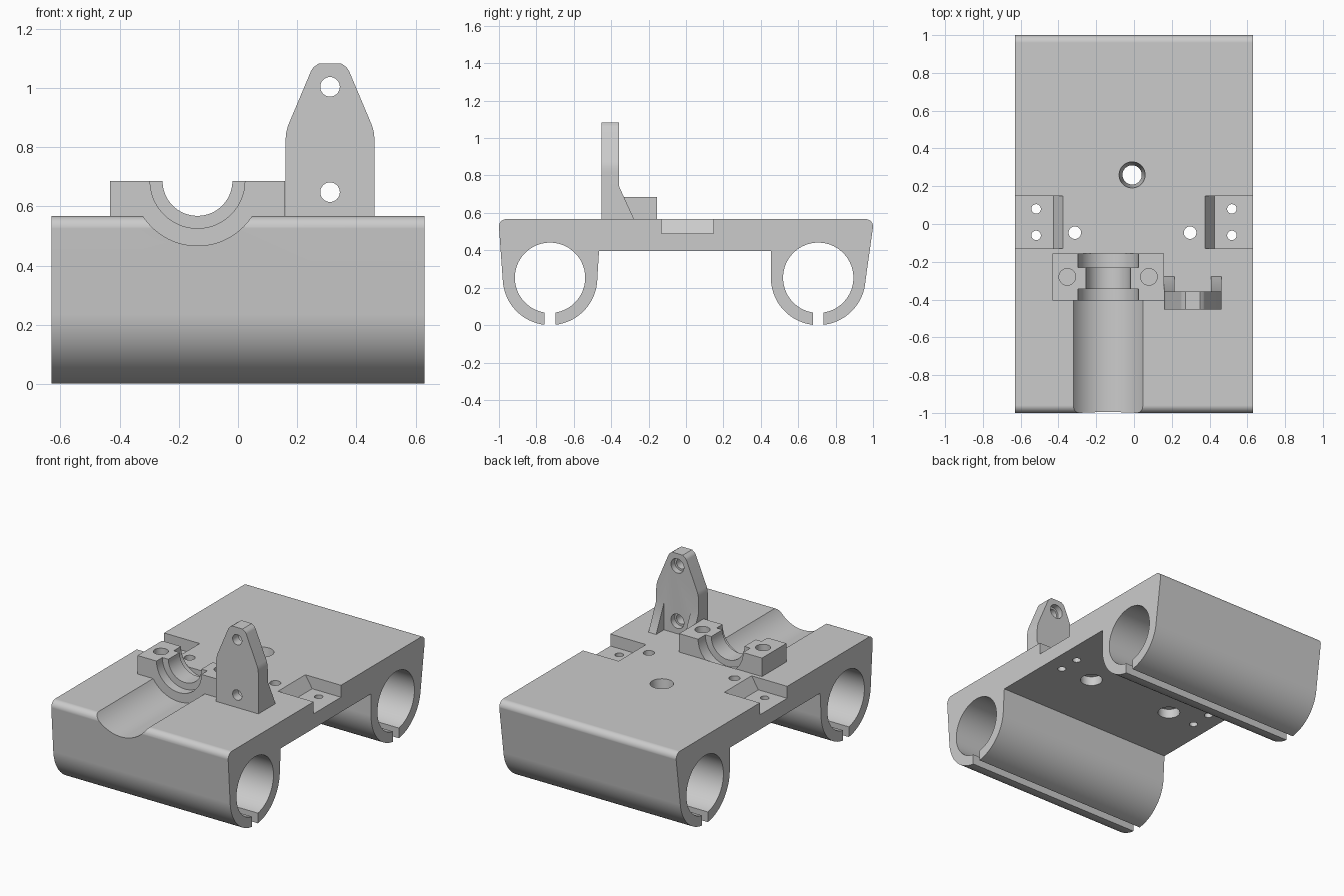
import bpy, bmesh
from math import sin, cos, radians, asin, degrees

cube = bpy.data.objects.get("Cube")
if cube:
    bpy.data.objects.remove(cube, do_unlink=True)

grey = bpy.data.materials.new("plain grey")
grey.use_nodes = True
grey.diffuse_color = (0.6, 0.6, 0.6, 1)
grey.node_tree.nodes["Principled BSDF"].inputs["Base Color"].default_value = (0.6, 0.6, 0.6, 1)


def arc(u, v, r, start, end, n=24):
    angles = [radians(start + (end - start) * i / n) for i in range(n + 1)]
    return [(u + r * cos(a), v + r * sin(a)) for a in angles]


def circle(u, v, r, n=64):
    return arc(u, v, r, 0, 360, n)[:-1]


def prism(name, points, axis, lo, hi):
    """Extrude a closed outline along one axis."""
    place = {"x": lambda u, v: (lo, u, v),
             "y": lambda u, v: (u, lo, v),
             "z": lambda u, v: (u, v, lo)}[axis]
    bm = bmesh.new()
    face = bm.faces.new([bm.verts.new(place(u, v)) for u, v in points])
    grown = bmesh.ops.extrude_face_region(bm, geom=[face])["geom"]
    for v in grown:
        if isinstance(v, bmesh.types.BMVert):
            v.co["xyz".index(axis)] = hi
    bmesh.ops.recalc_face_normals(bm, faces=bm.faces)
    mesh = bpy.data.meshes.new(name)
    bm.to_mesh(mesh)
    bm.free()
    obj = bpy.data.objects.new(name, mesh)
    bpy.context.collection.objects.link(obj)
    mesh.materials.append(grey)
    return obj


def combine(target, tool, operation):
    """Boolean the tool into the target and discard the tool."""
    tool.hide_render = True
    mod = target.modifiers.new("boolean", "BOOLEAN")
    mod.operation = operation
    mod.solver = "EXACT"
    mod.object = tool
    bpy.context.view_layer.objects.active = target
    bpy.ops.object.modifier_apply(modifier=mod.name)
    bpy.data.objects.remove(tool, do_unlink=True)


def cut(target, points, axis, lo, hi):
    combine(target, prism("cutter", points, axis, lo, hi), "DIFFERENCE")


def box(u0, u1, v0, v1):
    return [(u0, v0), (u1, v0), (u1, v1), (u0, v1)]


def finish(obj):
    bpy.ops.object.select_all(action="DESELECT")
    obj.select_set(True)
    bpy.context.view_layer.objects.active = obj
    bpy.ops.object.shade_smooth_by_angle(angle=radians(25))
    mod = obj.modifiers.new("weighted normals", "WEIGHTED_NORMAL")
    mod.keep_sharp = True


# Carriage outline: deck with two slotted rod clamps
DECK, UNDER, OUTER, BORE, SLOT, ROD_Z = 0.567, 0.395, 0.253, 0.188, 0.029, 0.253
gap_out = degrees(asin(SLOT / OUTER))
gap_in = degrees(asin(SLOT / BORE))


def clamp(y, start, end):
    return (arc(y, ROD_Z, OUTER, start, 270 - gap_out)
            + arc(y, ROD_Z, BORE, 270 - gap_in, gap_in - 90, 80)
            + arc(y, ROD_Z, OUTER, 270 + gap_out, end))


outline = arc(-0.96, DECK - 0.04, 0.04, 90, 184, 10)
outline += clamp(-0.727, 184, 360)
outline += [(-0.465, UNDER), (0.454, UNDER)]
outline += clamp(0.707, 180, 356)
outline += arc(0.96, DECK - 0.04, 0.04, -4, 90, 10)
carriage = prism("carriage", outline, "x", -0.63, 0.63)

# Bearing block standing on the deck
BX, BZ = -0.137, 0.686
block = prism("bearing_block", box(-0.432, 0.158, 0.5, BZ), "y", -0.405, -0.156)
combine(carriage, block, "UNION")

# Motor trough and stepped bearing seat
for radius, y0, y1 in ((0.219, -1.1, -0.405), (0.16, -0.42, -0.345),
                       (0.16, -0.23, -0.155), (0.118, -0.36, -0.21)):
    cut(carriage, circle(BX, BZ, radius, 96), "y", y0, y1)

# Blind screw holes in the bearing block
for side in (-1, 1):
    cut(carriage, circle(BX + side * 0.216, -0.28, 0.044), "z", 0.5, 0.8)

# Side pockets with sloped inner walls and mounting holes
for side in (-1, 1):
    pocket = [(side * x, z) for x, z in
              ((0.7, 0.49), (0.425, 0.49), (0.376, DECK), (0.37, 0.6), (0.7, 0.6))]
    cut(carriage, pocket, "y", -0.13, 0.148)
    for y in (-0.06, 0.08):
        cut(carriage, circle(side * 0.518, y, 0.025, 32), "z", 0.3, 0.7)

# Deck screw holes, counterbored from below
for x in (-0.313, 0.297):
    cut(carriage, circle(x, -0.046, 0.033, 48), "z", 0.3, 0.7)
    cut(carriage, circle(x, -0.046, 0.066, 48), "z", 0.3, 0.455)

# Tapered centre hole
bpy.ops.mesh.primitive_cone_add(vertices=64, radius1=0.049, radius2=0.071, depth=0.21,
                                location=(-0.01, 0.26, 0.481))
cone = bpy.context.object
cone.data.materials.append(grey)
combine(carriage, cone, "DIFFERENCE")

# Upright bracket with gussets and recessed holes
MID = 0.311
half = [(0.151, 0.5), (0.151, 0.82), (0.148, 0.85), (0.142, 0.873),
        (0.064, 1.058), (0.056, 1.07), (0.038, 1.083)]
shape = [(MID + x, z) for x, z in half] + [(MID - x, z) for x, z in reversed(half)]
bracket = prism("upright_bracket", shape, "y", -0.452, -0.357)
gusset = [(-0.4, 0.5), (-0.278, 0.5), (-0.278, DECK), (-0.357, 0.74), (-0.4, 0.74)]
for x0 in (MID - 0.151, MID + 0.096):
    combine(bracket, prism("gusset", gusset, "x", x0, x0 + 0.055), "UNION")
for z in (0.648, 1.004):
    cut(bracket, circle(MID, z, 0.033, 48), "y", -0.6, -0.2)
    cut(bracket, circle(MID, z, 0.046, 48), "y", -0.395, -0.2)

for part in (carriage, bracket):
    finish(part)
